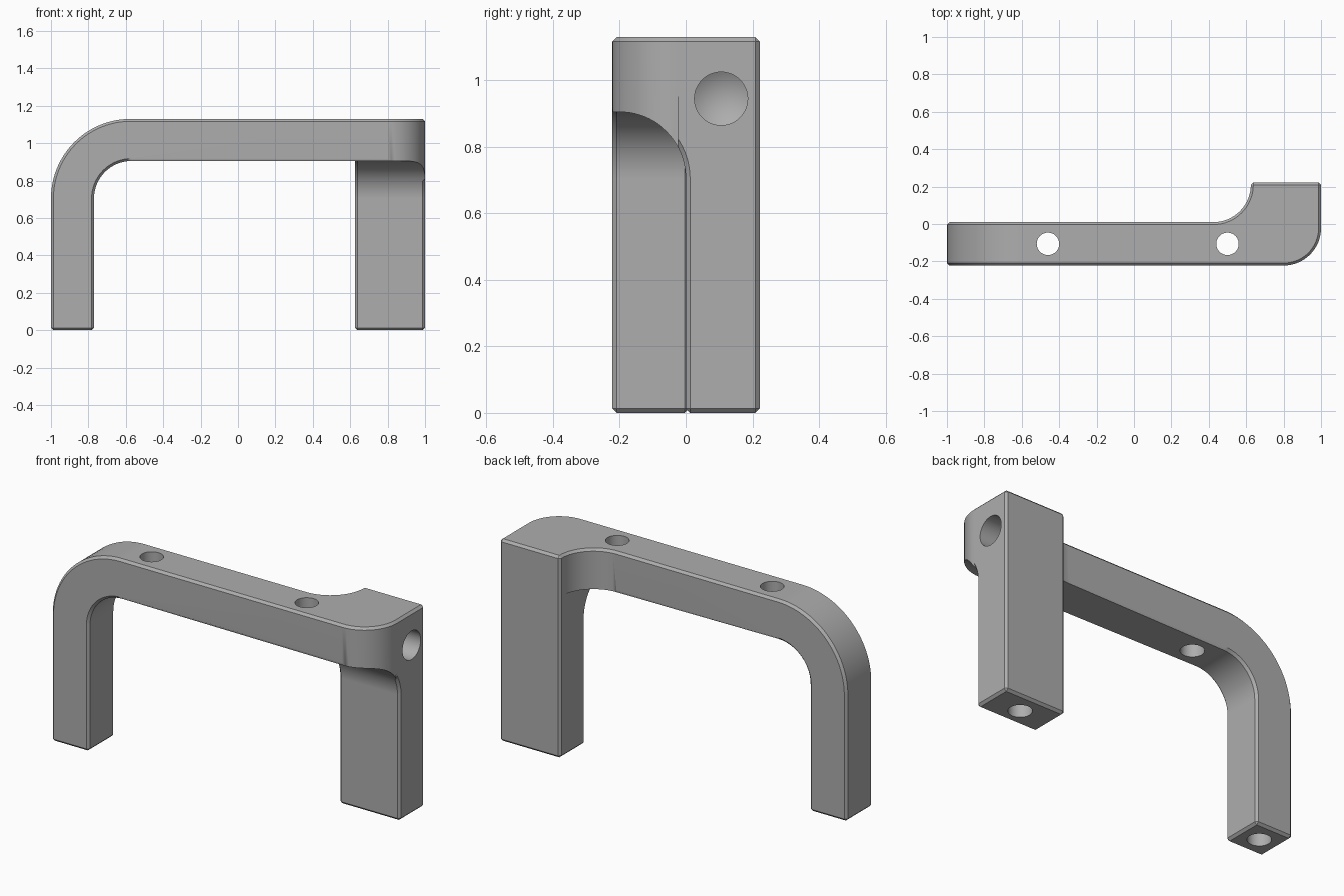
import bpy, bmesh
from math import sin, cos, pi, radians
from mathutils import Vector, Matrix

cube = bpy.data.objects.get("Cube")
if cube:
    bpy.data.objects.remove(cube)

HEIGHT, UNDER, BEND = 1.13, 0.905, 0.705    # top, underside of the bar, start of the bends
DEPTH, BACK = 0.222, 0.01                   # half depth, back face of the bar
LEG_X, ARM_X = 0.625, -0.77                 # inner faces of the two legs
R, CHAMFER = 0.2, 0.013

steel = bpy.data.materials.new("grey_metal")
steel.use_nodes = True
grey = (0.42, 0.42, 0.42, 1)
steel.diffuse_color = grey
steel.node_tree.nodes["Principled BSDF"].inputs["Base Color"].default_value = grey


def arc(u, v, r, start, end, steps=16):
    """Points of an arc, angles in degrees."""
    angles = [radians(start + (end - start) * i / steps) for i in range(steps + 1)]
    return [(u + r * cos(a), v + r * sin(a)) for a in angles]


def new_object(name, bm):
    bmesh.ops.recalc_face_normals(bm, faces=bm.faces)
    mesh = bpy.data.meshes.new(name)
    bm.to_mesh(mesh)
    bm.free()
    obj = bpy.data.objects.new(name, mesh)
    bpy.context.collection.objects.link(obj)
    return obj


def prism(name, outline, axis, low, high):
    """Extrude a 2D outline along the x, y or z axis."""
    place = {"x": lambda u, v: (low, u, v), "y": lambda u, v: (u, low, v),
             "z": lambda u, v: (u, v, low)}[axis]
    bm = bmesh.new()
    face = bm.faces.new([bm.verts.new(place(u, v)) for u, v in outline])
    grown = bmesh.ops.extrude_face_region(bm, geom=[face])["geom"]
    shift = Vector([(high - low) * (axis == a) for a in "xyz"])
    bmesh.ops.translate(bm, vec=shift, verts=[g for g in grown if isinstance(g, bmesh.types.BMVert)])
    return new_object(name, bm)


def drill(name, position, direction, radius, depth):
    """Drill-shaped cutter with a conical tip."""
    bm = bmesh.new()
    ring = lambda z: [bm.verts.new((x, y, z)) for x, y in arc(0, 0, radius, 0, 360, 48)[:-1]]
    mouth, end = ring(-0.05), ring(depth)
    tip = bm.verts.new((0, 0, depth + 0.6 * radius))
    bm.faces.new(mouth)
    for i in range(48):
        j = (i + 1) % 48
        bm.faces.new((mouth[i], mouth[j], end[j], end[i]))
        bm.faces.new((end[i], end[j], tip))
    turn = Vector(direction).to_track_quat("Z", "Y").to_matrix().to_4x4()
    bm.transform(Matrix.Translation(position) @ turn)
    return new_object(name, bm)


def cut(body, cutter):
    mod = body.modifiers.new("cut", "BOOLEAN")
    mod.operation, mod.solver, mod.object = "DIFFERENCE", "EXACT", cutter
    graph = bpy.context.evaluated_depsgraph_get()
    mesh = bpy.data.meshes.new_from_object(body.evaluated_get(graph))
    body.modifiers.clear()
    body.data = mesh
    bpy.data.objects.remove(cutter)


# Plan outline, extruded to full height
plan = [(-1, BACK), (-1, -DEPTH)]
plan += arc(1 - R, R - DEPTH, R, -90, 0)
plan += [(1, DEPTH), (LEG_X, DEPTH)]
plan += arc(LEG_X - R, BACK + R, R, 0, -90)
handle = prism("handle", plan, "z", 0, HEIGHT)

# Opening between the legs
opening = [(LEG_X, -1), (LEG_X, UNDER)] + arc(ARM_X + R, BEND, R, 90, 180) + [(ARM_X, -1)]
cut(handle, prism("opening", opening, "y", -1, 1))

# Rounded outer corner above the arm
outer = HEIGHT - BEND
corner = arc(outer - 1, BEND, outer, 90, 180, 24)
corner = [(outer - 1, 2)] + corner + [(-2, BEND), (-2, 2)]
cut(handle, prism("outer_corner", corner, "y", -1, 1))

# Recess under the bar in front of the offset leg
recess = [(-1, -1), (-1, UNDER)] + arc(-R, BEND, R, 90, 0, 20) + [(0, -1)]
cut(handle, prism("leg_recess", recess, "x", 0.5, 1.5))

# Chamfer the sharp outer edges
bm = bmesh.new()
bm.from_mesh(handle.data)
bmesh.ops.remove_doubles(bm, verts=bm.verts, dist=0.0002)
bmesh.ops.dissolve_limit(bm, angle_limit=radians(0.5), verts=bm.verts, edges=bm.edges)


def wants_chamfer(edge):
    if len(edge.link_faces) != 2 or edge.calc_face_angle_signed(0) < radians(40):
        return False
    mid = (edge.verts[0].co + edge.verts[1].co) / 2
    below = mid.z < UNDER + 0.01
    under_corner = below and mid.x > 1 - R and -DEPTH - 0.01 < mid.y < R - DEPTH and mid.z > BEND
    under_curve = below and mid.z > UNDER - 0.01 and mid.x > LEG_X - R and mid.y > 0
    return not (under_corner or under_curve)


bmesh.ops.bevel(bm, geom=[e for e in bm.edges if wants_chamfer(e)], offset=CHAMFER,
                offset_type="OFFSET", segments=1, affect="EDGES", clamp_overlap=False)
bm.to_mesh(handle.data)
bm.free()

# Through holes in the bar, blind holes in the feet and the side
middle = (BACK - DEPTH) / 2
for x in (-0.46, 0.5):
    cut(handle, drill("bar_hole", (x, middle, UNDER - 0.1), (0, 0, 1), 0.06, 0.5))
for x, y in ((-0.885, middle), (0.8125, -middle)):
    cut(handle, drill("foot_hole", (x, y, 0), (0, 0, 1), 0.06, 0.3))
cut(handle, drill("side_hole", (1, -middle, 0.945), (-1, 0, 0), 0.08, 0.25))

handle.data.materials.clear()
handle.data.materials.append(steel)
for face in handle.data.polygons:
    face.material_index = 0
bpy.ops.object.select_all(action="DESELECT")
handle.select_set(True)
bpy.context.view_layer.objects.active = handle
bpy.ops.object.shade_smooth_by_angle(angle=radians(30))
handle.modifiers.new("even_shading", "WEIGHTED_NORMAL").keep_sharp = True
